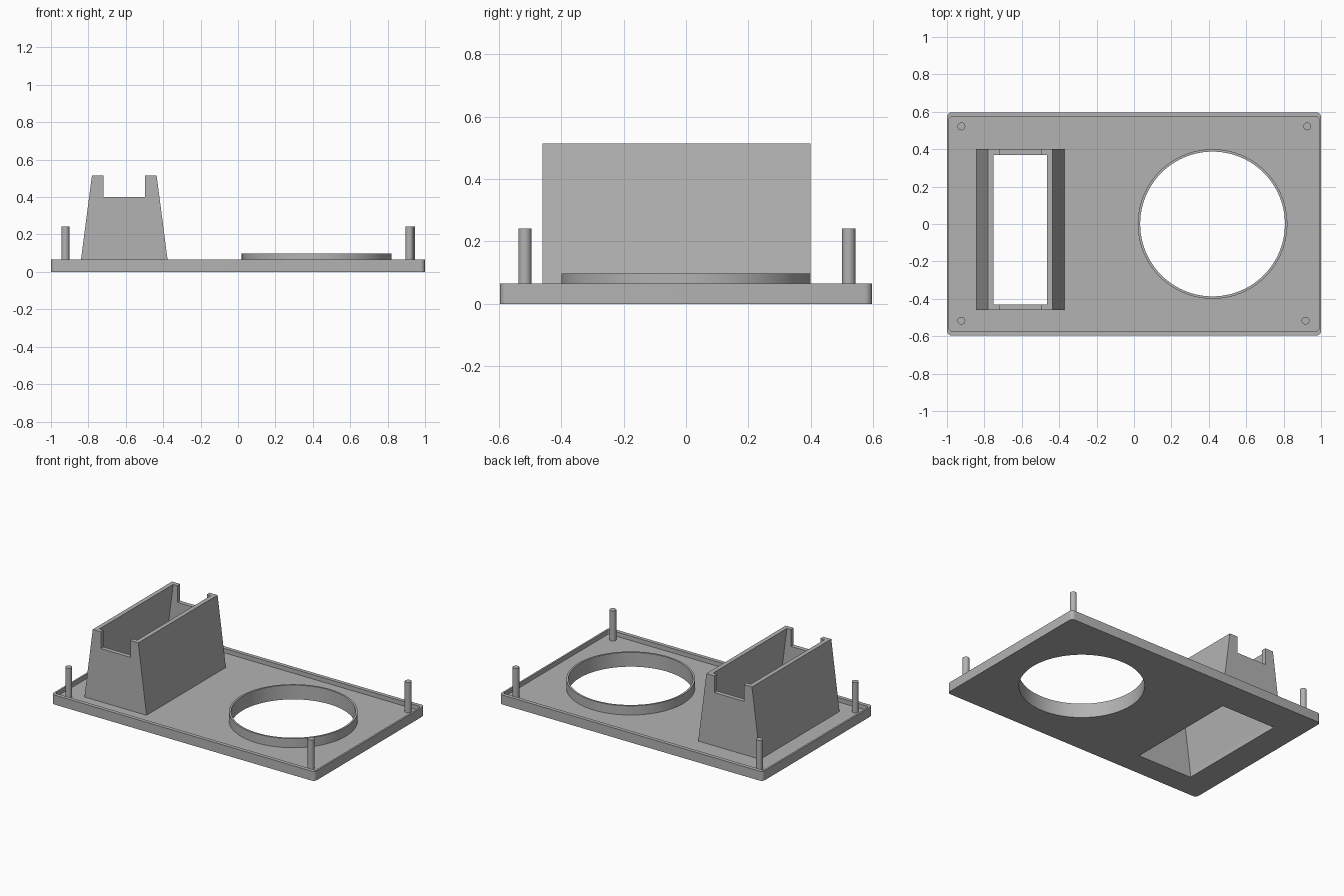
import bpy, bmesh, math
from mathutils import Matrix

cube = bpy.data.objects.get("Cube")
if cube:
    bpy.data.objects.remove(cube)

grey = bpy.data.materials.new("plain grey")
grey.use_nodes = True
grey.diffuse_color = (0.45, 0.45, 0.45, 1)
grey.node_tree.nodes["Principled BSDF"].inputs["Base Color"].default_value = grey.diffuse_color


def prism(name, loops, start, end, upright=False):
    """Extrude an outline with holes along z, or along y when upright."""
    curve = bpy.data.curves.new(name, "CURVE")
    curve.dimensions = "2D"
    curve.fill_mode = "BOTH"
    curve.extrude = (end - start) / 2
    for loop in loops:
        spline = curve.splines.new("POLY")
        spline.points.add(len(loop) - 1)
        for point, (u, v) in zip(spline.points, loop):
            point.co = (u, v, 0, 1)
        spline.use_cyclic_u = True
    helper = bpy.data.objects.new(name + " outline", curve)
    mesh = bpy.data.meshes.new_from_object(helper)
    bpy.data.objects.remove(helper)
    mesh.name = name
    # Weld the caps to the sides and place the part
    middle = (start + end) / 2
    move = Matrix.Translation((0, 0, middle))
    if upright:
        move = Matrix.Translation((0, middle, 0)) @ Matrix.Rotation(math.pi / 2, 4, "X")
    bm = bmesh.new()
    bm.from_mesh(mesh)
    bmesh.ops.remove_doubles(bm, verts=bm.verts, dist=1e-5)
    bmesh.ops.transform(bm, matrix=move, verts=bm.verts)
    bmesh.ops.recalc_face_normals(bm, faces=bm.faces)
    for face in bm.faces:
        face.smooth = True
    bm.to_mesh(mesh)
    bm.free()
    mesh.set_sharp_from_angle(angle=math.radians(30))
    mesh.materials.clear()
    mesh.materials.append(grey)
    obj = bpy.data.objects.new(name, mesh)
    bpy.context.collection.objects.link(obj)
    return obj


def circle(x, y, radius, count):
    return [(x + radius * math.cos(math.tau * i / count),
             y + radius * math.sin(math.tau * i / count)) for i in range(count)]


def rectangle(x0, x1, y0, y1):
    return [(x0, y0), (x1, y0), (x1, y1), (x0, y1)]


def rounded(half_x, half_y, radius, steps=6):
    points = []
    for quarter, (sx, sy) in enumerate([(1, 1), (-1, 1), (-1, -1), (1, -1)]):
        for i in range(steps + 1):
            a = (quarter + i / steps) * math.pi / 2
            points.append((sx * (half_x - radius) + radius * math.cos(a),
                           sy * (half_y - radius) + radius * math.sin(a)))
    return points


FLOOR, RIM, TOP = 0.035, 0.065, 0.515
WALL = 0.03
FRONT, BACK = -0.46, 0.4
CENTRE = -0.608


def half_width(z):
    """Outer half width of the tapered housing."""
    return 0.173 + (TOP - z) * 0.13


# Base tray with a round and a rectangular opening
inner = half_width(FLOOR) - WALL
outline = rounded(1, 0.597, 0.025)
ring_hole = circle(0.42, 0, 0.387, 96)
prism("tray_floor", [outline, ring_hole,
      rectangle(CENTRE - inner, CENTRE + inner, FRONT + WALL, BACK - WALL)], 0, FLOOR)
prism("tray_rim", [outline, rounded(0.988, 0.571, 0.01)], FLOOR, RIM)

# Collar around the round opening
prism("round_collar", [circle(0.42, 0, 0.4, 96), ring_hole], FLOOR, 0.098)

# Corner posts
posts = {"front_right": (-0.923, -0.517), "front_left": (0.917, -0.517),
         "back_right": (-0.923, 0.522), "back_left": (0.926, 0.522)}
for name, (x, y) in posts.items():
    prism(name + "_post", [circle(x, y, 0.021, 32)], FLOOR, 0.242)

# Tapered housing: two sloping sides and two notched ends
low, high = half_width(FLOOR), half_width(TOP)
for name, s in (("right", -1), ("left", 1)):
    side = [(CENTRE + s * w, z) for w, z in
            ((low, FLOOR), (high, TOP), (high - WALL, TOP), (low - WALL, FLOOR))]
    prism("housing_" + name + "_side", [side], FRONT + WALL, BACK - WALL, True)
notch = 0.112
end = [(CENTRE + w, z) for w, z in
       ((-low, FLOOR), (low, FLOOR), (high, TOP), (notch, TOP),
        (notch, 0.4), (-notch, 0.4), (-notch, TOP), (-high, TOP))]
prism("housing_front_end", [end], FRONT, FRONT + WALL, True)
prism("housing_back_end", [end], BACK - WALL, BACK, True)
